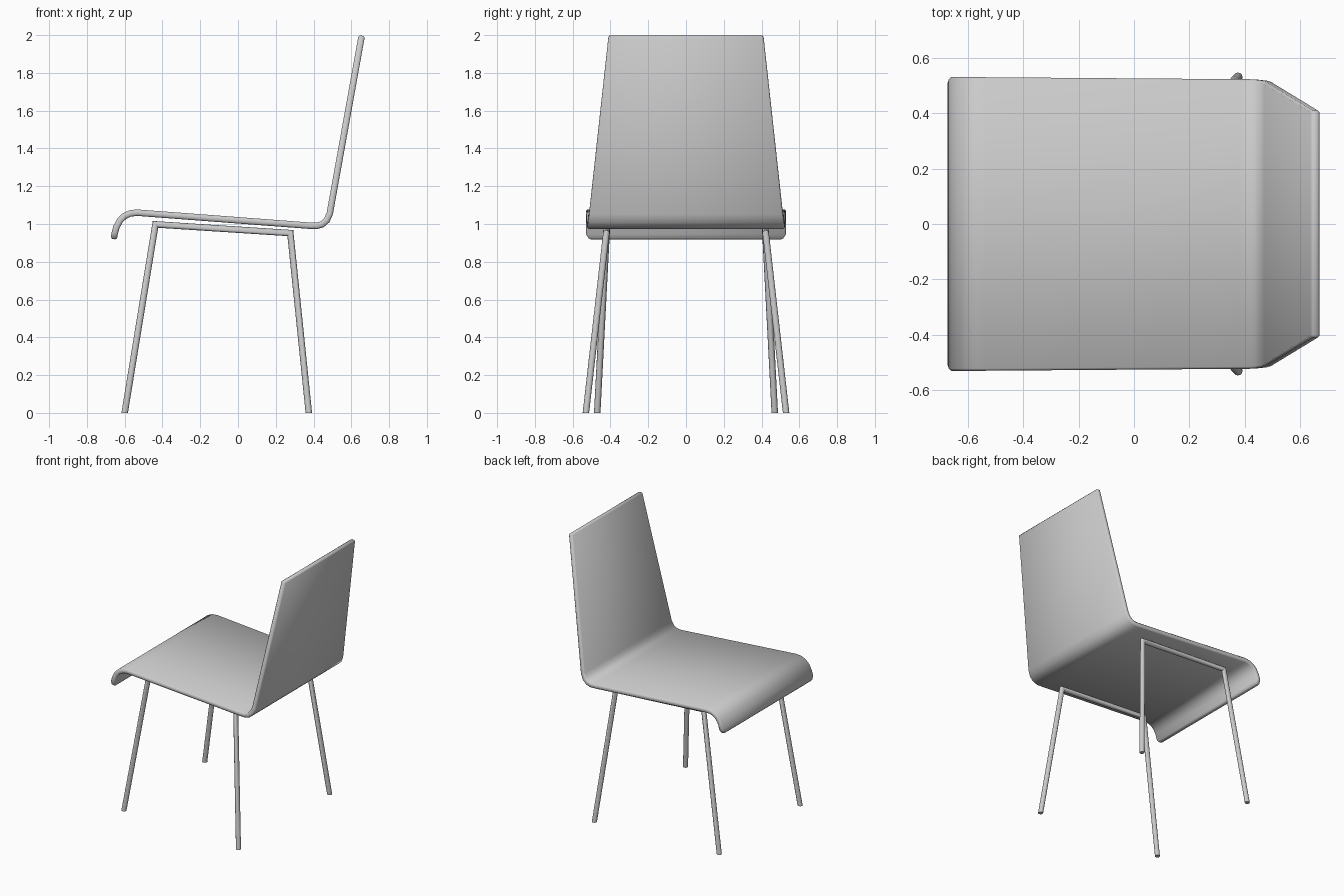
import bpy
import bmesh
from mathutils import Vector

cube = bpy.data.objects.get("Cube")
if cube:
    bpy.data.objects.remove(cube)

grey = bpy.data.materials.new("light grey")
grey.use_nodes = True
grey.diffuse_color = (0.6, 0.6, 0.6, 1)
grey.node_tree.nodes["Principled BSDF"].inputs["Base Color"].default_value = (0.6, 0.6, 0.6, 1)


def make_object(name, bm):
    mesh = bpy.data.meshes.new(name)
    bm.to_mesh(mesh)
    bm.free()
    obj = bpy.data.objects.new(name, mesh)
    bpy.context.collection.objects.link(obj)
    mesh.materials.append(grey)
    return obj


def shade(obj, angle):
    bpy.ops.object.select_all(action='DESELECT')
    obj.select_set(True)
    bpy.context.view_layer.objects.active = obj
    bpy.ops.object.shade_smooth_by_angle(angle=angle)


# Seat shell: bent sheet, each station is (x, z, half width)
stations = [
    (-0.658, 0.920, 0.512), (-0.653, 0.950, 0.530), (-0.643, 0.985, 0.530),
    (-0.625, 1.019, 0.530), (-0.600, 1.043, 0.530), (-0.570, 1.056, 0.530),
    (-0.535, 1.060, 0.530), (0.380, 0.991, 0.523), (0.415, 0.990, 0.523),
    (0.445, 0.998, 0.521), (0.470, 1.020, 0.518), (0.486, 1.056, 0.513),
    (0.655, 1.997, 0.410),
]
bm = bmesh.new()
rows = [[bm.verts.new((x, s * w, z)) for s in (-1, 1)] for x, z, w in stations]
for a, b in zip(rows, rows[1:]):
    bm.faces.new((a[0], b[0], b[1], a[1]))
shell = make_object("seat_shell", bm)
solid = shell.modifiers.new("thickness", 'SOLIDIFY')
solid.thickness = 0.034
solid.offset = 0
solid.use_even_offset = True
bevel = shell.modifiers.new("soft_edges", 'BEVEL')
bevel.width = 0.008
bevel.segments = 1
bevel.limit_method = 'ANGLE'
bevel.angle_limit = 1.0
shade(shell, 1.05)


# Leg frames: one mitred round tube per side
def tube(name, path, radius, sides=12):
    pts = [Vector(p) for p in path]
    dirs = [(b - a).normalized() for a, b in zip(pts, pts[1:])]
    bm = bmesh.new()
    first = bmesh.ops.create_circle(bm, segments=sides, radius=radius)["verts"]
    turn = Vector((0, 0, 1)).rotation_difference(dirs[0])
    ring = [turn @ v.co + pts[0] for v in first]
    bmesh.ops.delete(bm, geom=first, context='VERTS')
    # Flat feet resting on the floor, joints cut along the mitre plane
    up = Vector((0, 0, 1))
    normals = [up] + [(a + b).normalized() for a, b in zip(dirs, dirs[1:])] + [up]
    travel = [dirs[0]] + dirs
    rings = []
    for p, n, d in zip(pts, normals, travel):
        ring = [c + d * ((p - c).dot(n) / d.dot(n)) for c in ring]
        rings.append([bm.verts.new(c) for c in ring])
    for a, b in zip(rings, rings[1:]):
        for i in range(sides):
            j = (i + 1) % sides
            bm.faces.new((a[i], a[j], b[j], b[i]))
    bm.faces.new(rings[0][::-1])
    bm.faces.new(rings[-1])
    bmesh.ops.recalc_face_normals(bm, faces=bm.faces)
    shade(make_object(name, bm), 0.7)


for side, s in (("front", -1), ("back", 1)):
    tube(side + "_leg_frame", [
        (-0.600, s * 0.470, 0), (-0.437, s * 0.418, 0.998),
        (0.277, s * 0.422, 0.952), (0.375, s * 0.530, 0)], 0.017)
